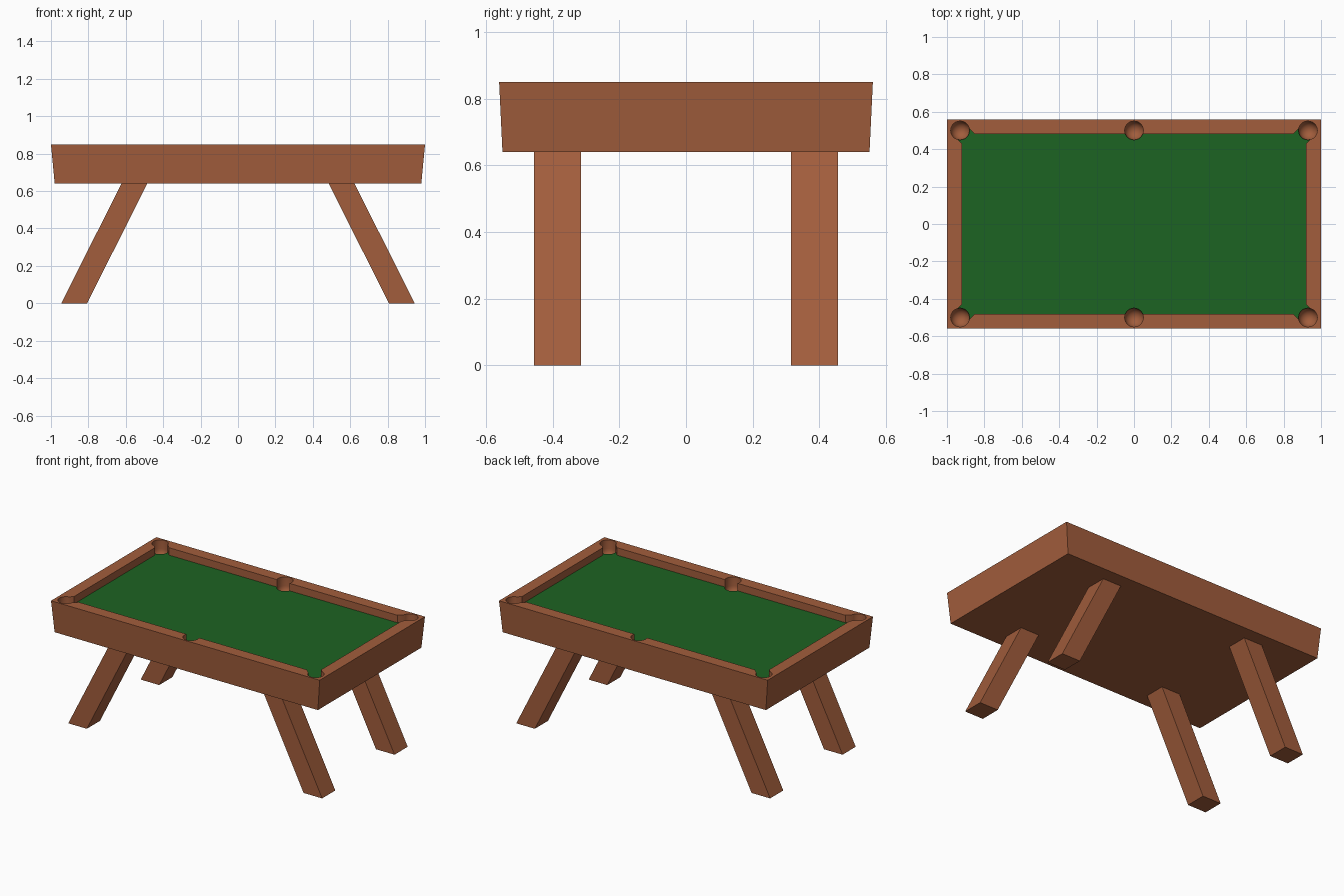
import bpy, bmesh, math
from mathutils import Vector

if "Cube" in bpy.data.objects:
    bpy.data.objects.remove(bpy.data.objects["Cube"])


def material(name, color):
    m = bpy.data.materials.new(name)
    m.diffuse_color = (*color, 1)
    m.use_nodes = True
    m.node_tree.nodes["Principled BSDF"].inputs["Base Color"].default_value = m.diffuse_color
    return m


wood = material("wood", (0.36, 0.11, 0.045))
green = material("green_cloth", (0.012, 0.125, 0.016))


def finish(name, bm, mat=None):
    bmesh.ops.recalc_face_normals(bm, faces=bm.faces)
    me = bpy.data.meshes.new(name)
    bm.to_mesh(me)
    bm.free()
    ob = bpy.data.objects.new(name, me)
    bpy.context.collection.objects.link(ob)
    if mat:
        me.materials.append(mat)
    return ob


def prism(name, low, z0, high, z1, mat=None):
    """Solid between two matching outlines at heights z0 and z1."""
    bm = bmesh.new()
    a = [bm.verts.new((x, y, z0)) for x, y in low]
    b = [bm.verts.new((x, y, z1)) for x, y in high]
    n = len(a)
    bm.faces.new(a)
    bm.faces.new(b)
    for i in range(n):
        j = (i + 1) % n
        bm.faces.new((a[i], a[j], b[j], b[i]))
    return finish(name, bm, mat)


def rect(x0, x1, y0, y1):
    return [(x0, y0), (x1, y0), (x1, y1), (x0, y1)]


def cut(ob, cutter):
    mod = ob.modifiers.new("cut", 'BOOLEAN')
    mod.operation, mod.solver, mod.object = 'DIFFERENCE', 'EXACT', cutter
    bpy.context.view_layer.objects.active = ob
    bpy.ops.object.modifier_apply(modifier=mod.name)


TOP, BED, FELT = 0.85, 0.795, 0.80

# Tapered table body
body = prism("table_body", rect(-0.98, 0.98, -0.55, 0.55), 0.64,
             rect(-1, 1, -0.56, 0.56), TOP, wood)

# Playing area outline, flared towards the corner pockets
corner = [(0.92, 0.43), (0.955, 0.465), (0.895, 0.525), (0.85, 0.48)]
outline = []
for sx, sy in ((1, 1), (-1, 1), (-1, -1), (1, -1)):
    pts = [(sx * x, sy * y) for x, y in corner]
    outline += pts if sx * sy > 0 else pts[::-1]

recess = prism("recess_cutter", outline, BED, outline, TOP + 0.1)
felt = prism("felt", outline, BED, outline, FELT, green)

# Round-bottomed pocket cutters
bm = bmesh.new()
R, ZC, STEPS = 0.05, 0.79, 6
profile = [(R * math.sin(i * math.pi / 2 / STEPS), ZC - R * math.cos(i * math.pi / 2 / STEPS))
           for i in range(STEPS + 1)] + [(R, TOP + 0.1), (0, TOP + 0.1)]
for px in (-0.93, 0, 0.93):
    for py in (-0.5, 0.5):
        vs = [bm.verts.new((px + r, py, z)) for r, z in profile]
        es = [bm.edges.new(p) for p in zip(vs, vs[1:])]
        bmesh.ops.spin(bm, geom=vs + es, cent=(px, py, 0), axis=(0, 0, 1),
                       angle=2 * math.pi, steps=32)
bmesh.ops.remove_doubles(bm, verts=bm.verts, dist=1e-4)
pockets = finish("pocket_cutter", bm)

cut(body, recess)
cut(body, pockets)
cut(felt, pockets)
for c in (recess, pockets):
    bpy.data.objects.remove(c)

# Smooth pocket walls, sharp rails
bpy.ops.object.select_all(action='DESELECT')
body.select_set(True)
bpy.context.view_layer.objects.active = body
bpy.ops.object.shade_smooth_by_angle(angle=math.radians(30))

# Splayed legs
for sx, side in ((-1, "left"), (1, "right")):
    for y0, y1, end in ((-0.455, -0.315, "front"), (0.315, 0.455, "back")):
        prism(f"{end}_{side}_leg", rect(sx * 0.807, sx * 0.945, y0, y1), 0,
              rect(sx * 0.485, sx * 0.623, y0, y1), 0.64, wood)
